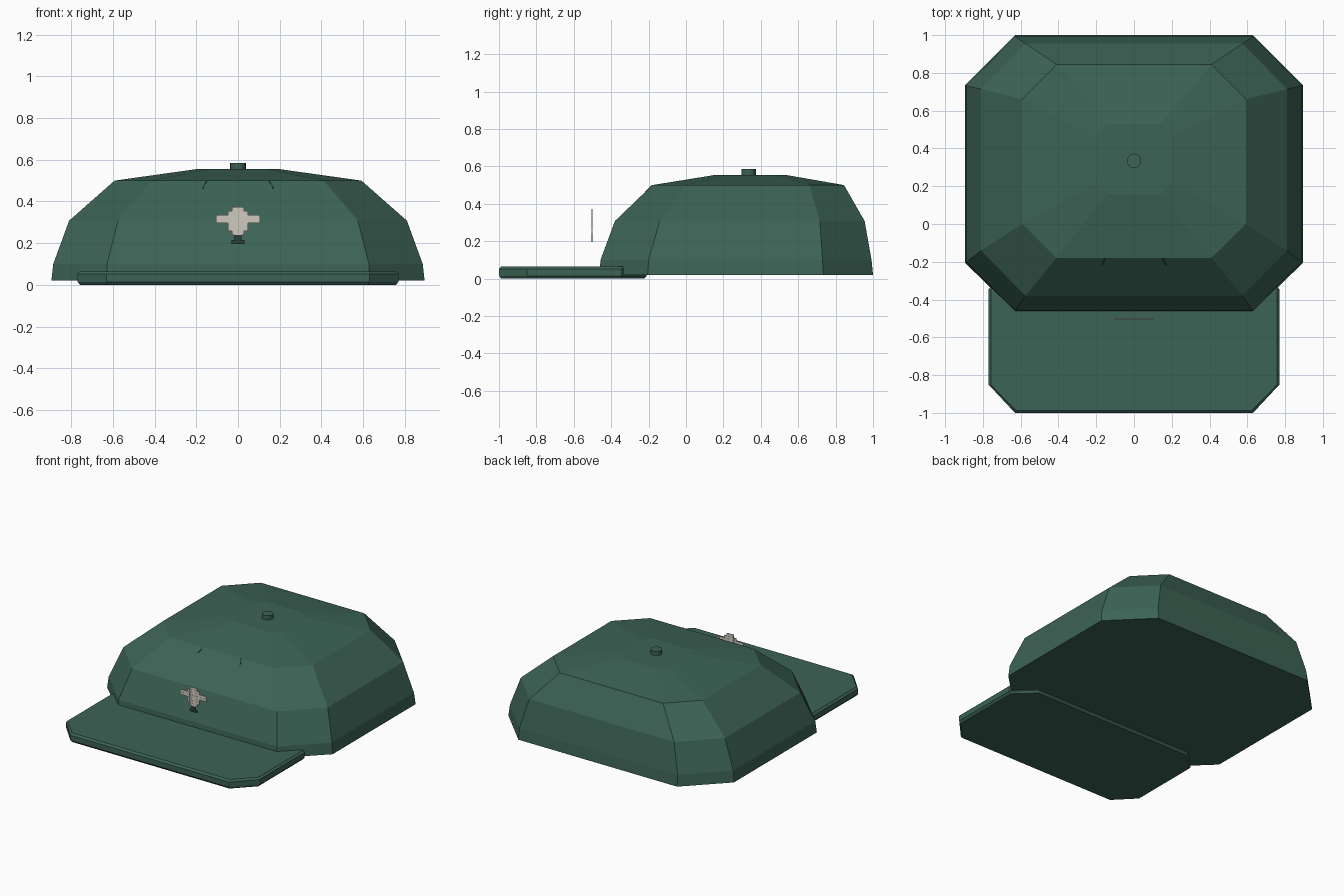
import bpy, bmesh, math
from mathutils import Matrix

if "Cube" in bpy.data.objects:
    bpy.data.objects.remove(bpy.data.objects["Cube"])


def material(name, rgb):
    m = bpy.data.materials.new(name)
    m.diffuse_color = (*rgb, 1)
    m.use_nodes = True
    m.node_tree.nodes["Principled BSDF"].inputs["Base Color"].default_value = m.diffuse_color
    return m


GREEN = material("cap green", (0.046, 0.125, 0.092))
CREAM = material("patch cream", (0.62, 0.58, 0.52))
DARK = material("dark green", (0.02, 0.05, 0.04))


def finish(bm, name, mat):
    bmesh.ops.recalc_face_normals(bm, faces=bm.faces)
    me = bpy.data.meshes.new(name)
    bm.to_mesh(me)
    bm.free()
    me.materials.append(mat)
    ob = bpy.data.objects.new(name, me)
    bpy.context.collection.objects.link(ob)
    return ob


def octagon(x, cx, y0, cy0, cy1, y1, z):
    """Rectangle with cut corners: full half width x, flat half width cx."""
    return [(cx, y0, z), (x, cy0, z), (x, cy1, z), (cx, y1, z),
            (-cx, y1, z), (-x, cy1, z), (-x, cy0, z), (-cx, y0, z)]


def loft(name, rings, mat):
    """Skin a stack of octagons and cap both ends."""
    bm = bmesh.new()
    loops = [[bm.verts.new(p) for p in octagon(*r)] for r in rings]
    for a, b in zip(loops, loops[1:]):
        for i in range(8):
            j = (i + 1) % 8
            bm.faces.new((a[i], a[j], b[j], b[i]))
    bm.faces.new(loops[0][::-1])
    bm.faces.new(loops[-1])
    return finish(bm, name, mat)


def add_box(bm, centre, size, rot=Matrix()):
    mat = Matrix.Translation(centre) @ rot @ Matrix.Diagonal((*size, 1))
    bmesh.ops.create_cube(bm, size=1, matrix=mat)


# Crown: faceted dome
loft("crown", [
    (0.895, 0.63, -0.463, -0.205, 0.735, 1.0, 0.02),
    (0.886, 0.628, -0.457, -0.20, 0.73, 0.992, 0.10),
    (0.81, 0.575, -0.38, -0.14, 0.715, 0.955, 0.308),
    (0.592, 0.41, -0.18, 0.0, 0.66, 0.845, 0.50),
    (0.20, 0.14, 0.16, 0.22, 0.465, 0.53, 0.555)], GREEN)

# Brim: flat slab with bevelled rims
e = 0.013
inner = (0.77 - e, 0.625, -1 + e, -0.852, -0.345, -0.21 - e)
outer = (0.77, 0.63, -1.0, -0.85, -0.345, -0.21)
loft("brim", [(*inner, 0.0), (*outer, 0.015),
              (*outer, 0.052), (*inner, 0.065)], GREEN)

# Button on top
bm = bmesh.new()
bmesh.ops.create_cone(bm, cap_ends=True, segments=16, radius1=0.038, radius2=0.038,
                      depth=0.04, matrix=Matrix.Translation((0, 0.335, 0.565)))
button = finish(bm, "top_button", GREEN)

# Plain stepped patch of small square tiles, floating ahead of the crown
step = 0.0192
bm = bmesh.new()
for row, count in enumerate((3, 5, 11, 11, 5, 5, 3)):
    for i in range(count):
        add_box(bm, ((i - (count - 1) / 2) * step, -0.503, 0.364 - row * step),
                (step * 0.97, 0.005, step * 0.97))
finish(bm, "patch_tiles", CREAM)

# Small tab under the patch
bm = bmesh.new()
add_box(bm, (0, -0.503, 0.227), (0.034, 0.005, 0.028))
add_box(bm, (0, -0.503, 0.206), (0.06, 0.005, 0.018))
finish(bm, "patch_tab", DARK)

# Short slanted stitches near the top of the front panel
bm = bmesh.new()
slope = Matrix.Rotation(math.atan2(0.192, 0.20), 4, 'X')
for s in (-1, 1):
    add_box(bm, (s * 0.16, -0.200, 0.481), (0.006, 0.055, 0.004),
            slope @ Matrix.Rotation(s * math.radians(20), 4, 'Z'))
finish(bm, "front_stitches", DARK)
